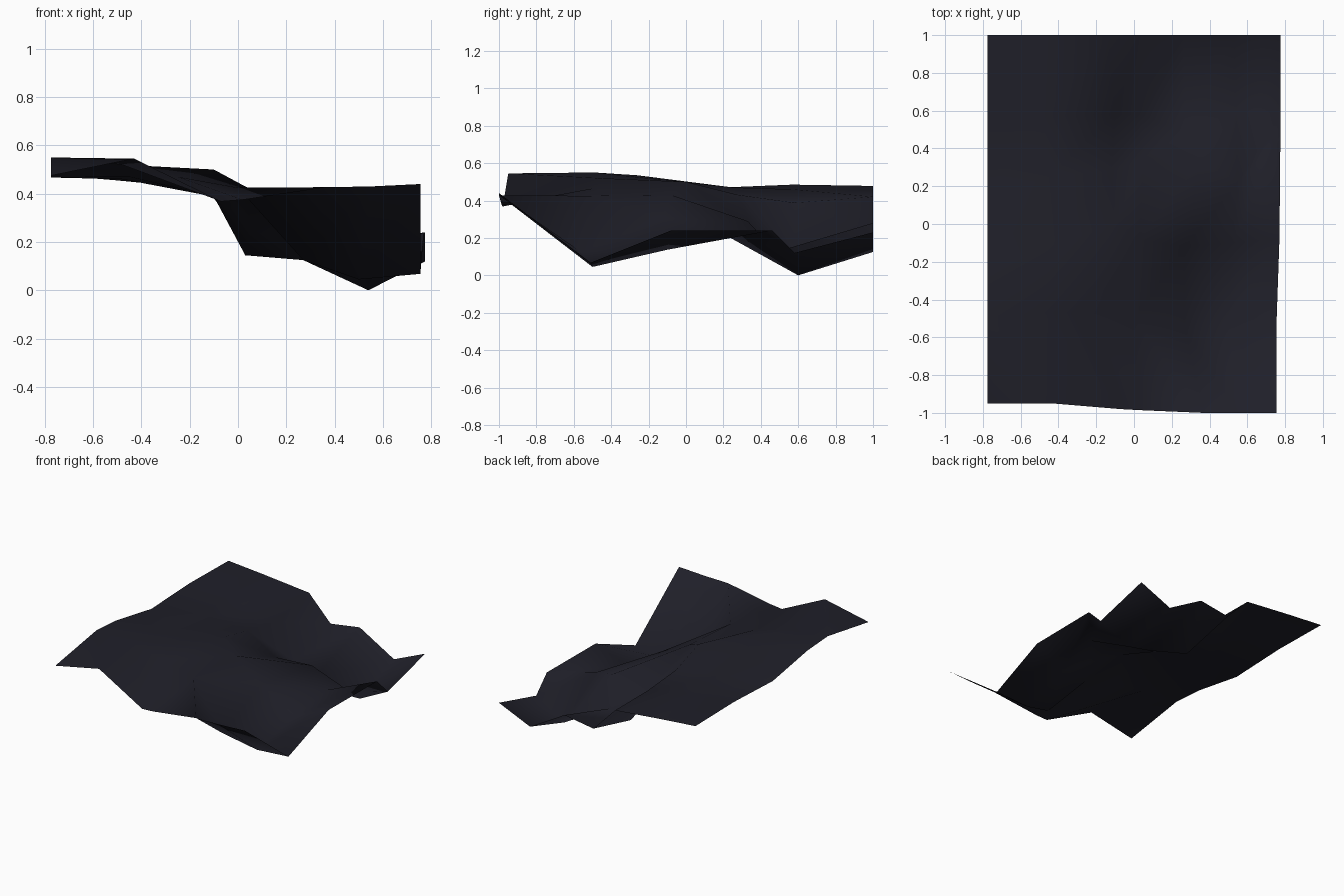
import bpy
import bmesh

# Remove the default cube if the scene has one
default_cube = bpy.data.objects.get("Cube")
if default_cube is not None:
    bpy.data.objects.remove(default_cube, do_unlink=True)


def make_material(name, colour):
    """One flat colour, shown in both viewport and render."""
    material = bpy.data.materials.new(name)
    material.use_nodes = True
    material.diffuse_color = colour
    shader = material.node_tree.nodes["Principled BSDF"]
    shader.inputs["Base Color"].default_value = colour
    shader.inputs["Roughness"].default_value = 0.9
    return material


def skin_strip(bm, near, far, flipped):
    """Fill the strip between two sections with triangles."""
    cells = zip(near, near[1:], far, far[1:])
    for near_a, near_b, far_a, far_b in cells:
        if flipped:
            bm.faces.new((near_a, near_b, far_a))
            bm.faces.new((near_b, far_b, far_a))
        else:
            bm.faces.new((near_a, near_b, far_b))
            bm.faces.new((near_a, far_b, far_a))


def loft_sections(name, sections, material):
    """Skin neighbouring sections; the front strip folds the other way."""
    bm = bmesh.new()
    rows = [[bm.verts.new(point) for point in section] for section in sections]
    for index, (near, far) in enumerate(zip(rows, rows[1:])):
        skin_strip(bm, near, far, flipped=(index == 0))
    for face in bm.faces:
        face.smooth = True
    mesh = bpy.data.meshes.new(name)
    bm.to_mesh(mesh)
    bm.free()
    mesh.materials.append(material)
    terrain = bpy.data.objects.new(name, mesh)
    bpy.context.collection.objects.link(terrain)
    return terrain


# Ground cross-sections, each running from the high plateau to the low side
front_lip = [(-.775, -.95, .475), (-.43, -.95, .545), (-.07, -.98, .368),
             (.02, -.985, .375), (.37, -1, .427), (.55, -1, .43),
             (.755, -1, .44)]
front_valley = [(-.775, -.49, .55), (-.48, -.47, .52), (-.25, -.47, .47),
                (0, -.5, .425), (.27, -.56, .125), (.5, -.5, .045),
                (.755, -.51, .068)]
middle_ridge = [(-.775, -.26, .535), (-.45, -.12, .51), (-.1, 0, .5),
                (.03, -.08, .43), (.27, -.12, .305), (.52, -.1, .137),
                (.77, -.08, .24)]
inner_slope = [(-.775, .13, .467), (-.45, .25, .47), (-.12, .28, .43),
               (.05, .35, .26), (.35, .33, .29), (.55, .22, .21),
               (.775, .46, .24)]
back_valley = [(-.775, .57, .485), (-.48, .57, .46), (-.1, .58, .388),
               (.03, .58, .145), (.27, .48, .125), (.54, .6, 0),
               (.775, .58, .12)]
back_lip = [(-.775, 1, .478), (-.5, 1, .455), (-.14, 1, .42),
            (.03, 1, .245), (.26, 1, .28), (.53, 1, .125),
            (.775, 1, .23)]

dark_slate = make_material("dark slate", (.014, .014, .022, 1))
loft_sections("terrain_sheet",
              [front_lip, front_valley, middle_ridge,
               inner_slope, back_valley, back_lip],
              dark_slate)
